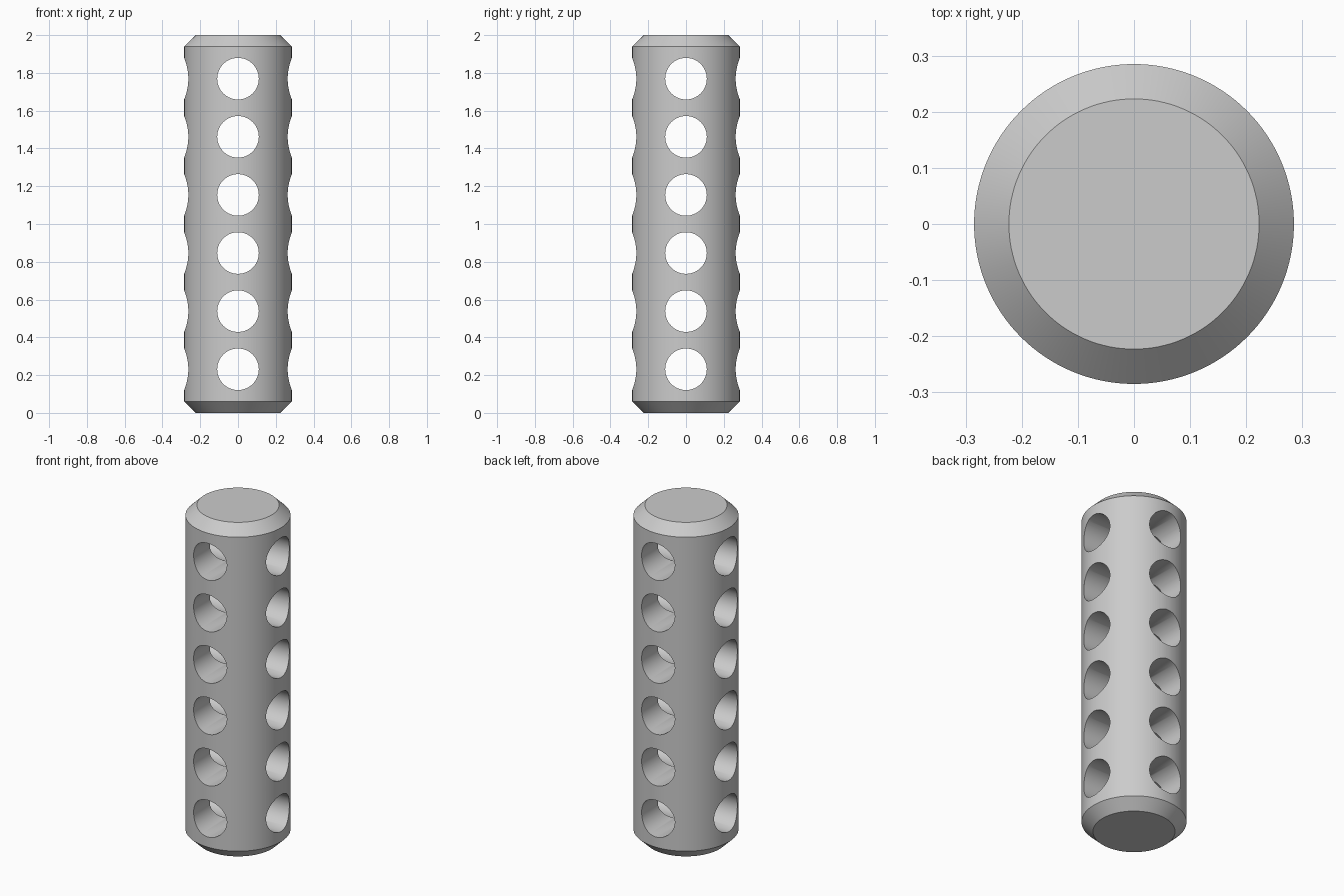
import bpy
import math

cube = bpy.data.objects.get("Cube")
if cube:
    bpy.data.objects.remove(cube, do_unlink=True)

HEIGHT, RADIUS, CAP_RADIUS, CHAMFER = 2.0, 0.285, 0.223, 0.06
BORE_RADIUS, BORES, PITCH, FIRST = 0.11, 6, 0.3077, 0.2308


def make_material(name, value):
    mat = bpy.data.materials.new(name)
    mat.use_nodes = True
    colour = (value, value, value, 1)
    mat.diffuse_color = colour
    mat.node_tree.nodes["Principled BSDF"].inputs["Base Color"].default_value = colour
    return mat


def lathe(name, profile, sides):
    """Revolve (radius, z) rings around z and cap both ends."""
    verts = [(r * math.cos(2 * math.pi * i / sides), r * math.sin(2 * math.pi * i / sides), z)
             for r, z in profile for i in range(sides)]
    faces = [(k * sides + i, k * sides + (i + 1) % sides,
              (k + 1) * sides + (i + 1) % sides, (k + 1) * sides + i)
             for k in range(len(profile) - 1) for i in range(sides)]
    faces.append(tuple(reversed(range(sides))))
    faces.append(tuple(range(len(verts) - sides, len(verts))))
    mesh = bpy.data.meshes.new(name)
    mesh.from_pydata(verts, [], faces)
    obj = bpy.data.objects.new(name, mesh)
    bpy.context.collection.objects.link(obj)
    return obj


def drill(target, z, rotation):
    """Cut one through bore, then remove the cutter."""
    bpy.ops.mesh.primitive_cylinder_add(vertices=64, radius=BORE_RADIUS, depth=1,
                                        location=(0, 0, z), rotation=rotation)
    cutter = bpy.context.object
    cutter.name = "bore_cutter"
    cutter.hide_render = True
    mod = target.modifiers.new("bore", 'BOOLEAN')
    mod.operation, mod.solver, mod.object = 'DIFFERENCE', 'EXACT', cutter
    bpy.context.view_layer.objects.active = target
    bpy.ops.object.modifier_apply(modifier=mod.name)
    bpy.data.objects.remove(cutter, do_unlink=True)


# Solid rod with chamfered ends
rod = lathe("drilled_rod", [(CAP_RADIUS, 0), (RADIUS, CHAMFER),
                            (RADIUS, HEIGHT - CHAMFER), (CAP_RADIUS, HEIGHT)], 128)
rod.data.materials.append(make_material("grey", 0.6))

# Crossing bores along both horizontal axes
for n in range(BORES):
    z = FIRST + n * PITCH
    drill(rod, z, (math.pi / 2, 0, 0))
    drill(rod, z, (0, math.pi / 2, 0))

# Smooth walls, crisp rims
bpy.ops.object.select_all(action='DESELECT')
rod.select_set(True)
bpy.context.view_layer.objects.active = rod
bpy.ops.object.shade_smooth_by_angle(angle=math.radians(30))
